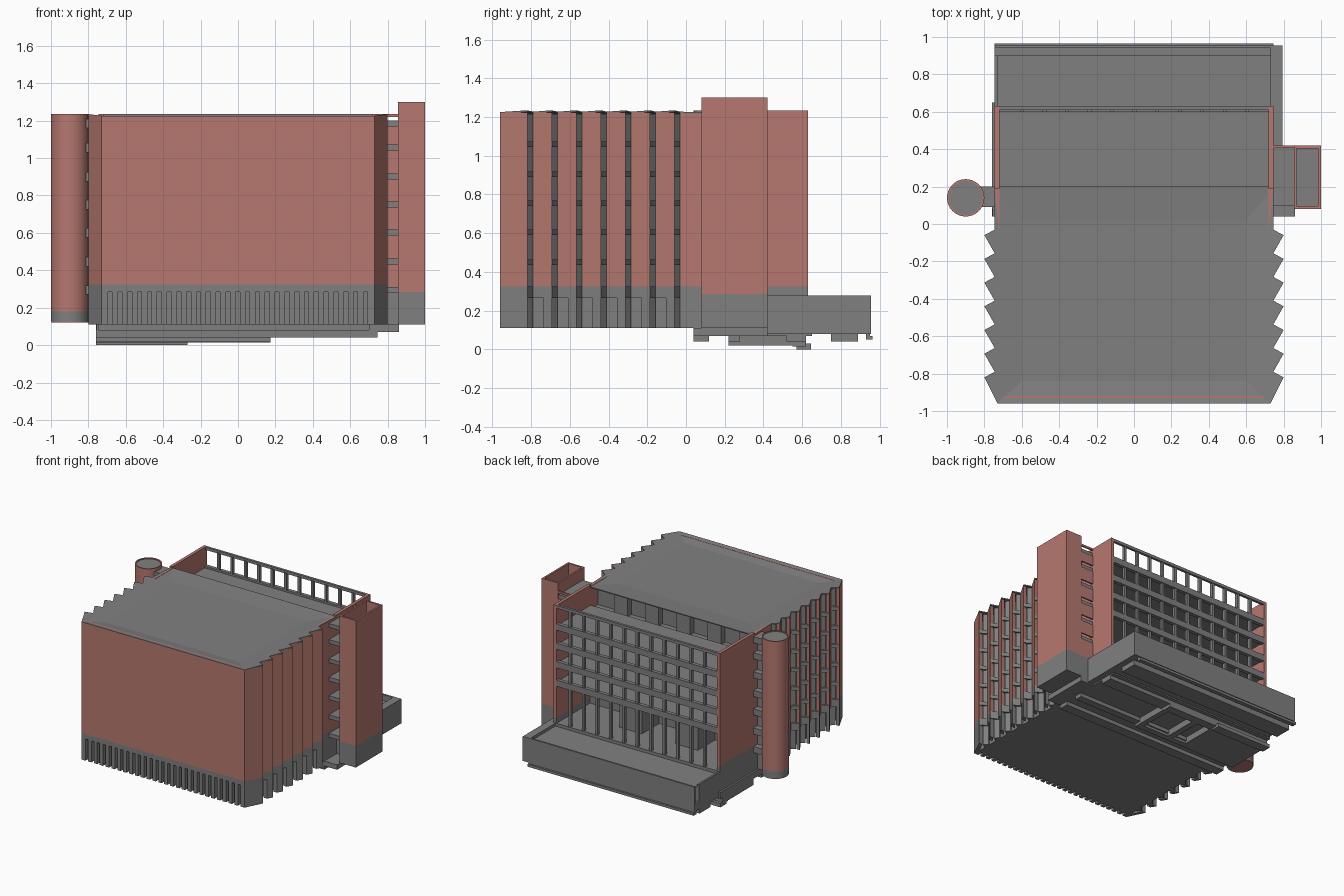
import bpy, bmesh, math

if "Cube" in bpy.data.objects:
    bpy.data.objects.remove(bpy.data.objects["Cube"])


def material(name, rgb):
    m = bpy.data.materials.new(name)
    m.diffuse_color = (*rgb, 1)
    m.use_nodes = True
    m.node_tree.nodes["Principled BSDF"].inputs["Base Color"].default_value = m.diffuse_color
    return m


RED = material("brick red", (0.47, 0.19, 0.16))
GREY = material("concrete grey", (0.216, 0.216, 0.216))


def finish(name, bm, mat):
    bmesh.ops.recalc_face_normals(bm, faces=bm.faces)
    me = bpy.data.meshes.new(name)
    bm.to_mesh(me)
    bm.free()
    me.materials.append(mat)
    ob = bpy.data.objects.new(name, me)
    bpy.context.collection.objects.link(ob)
    return ob


def add_prism(bm, pts, z0, z1):
    lo = [bm.verts.new((x, y, z0)) for x, y in pts]
    hi = [bm.verts.new((x, y, z1)) for x, y in pts]
    bm.faces.new(lo[::-1])
    bm.faces.new(hi)
    n = len(pts)
    for i in range(n):
        j = (i + 1) % n
        bm.faces.new((lo[i], lo[j], hi[j], hi[i]))


def prisms(name, mat, items):
    """items: (outline points, z0, z1)"""
    bm = bmesh.new()
    for pts, z0, z1 in items:
        add_prism(bm, pts, z0, z1)
    return finish(name, bm, mat)


def rect(x0, x1, y0, y1):
    return [(x0, y0), (x1, y0), (x1, y1), (x0, y1)]


def boxes(name, mat, items):
    """items: (x0, x1, y0, y1, z0, z1)"""
    return prisms(name, mat, [(rect(*b[:4]), b[4], b[5]) for b in items])


def circle(cx, cy, r, n=32):
    return [(cx + r * math.cos(2 * math.pi * i / n), cy + r * math.sin(2 * math.pi * i / n)) for i in range(n)]


FLOORS = [0.45, 0.605, 0.755, 0.905, 1.06]
TEETH = 7
PITCH = 0.1267
tips = [(0.80, -0.82 + PITCH * i) for i in range(TEETH)]
notches = [(0.745, y + 0.03) for _, y in tips]
starts = [(0.73, -0.96)] + notches[:-1]

# hall core
boxes("hall_core", GREY, [(-0.725, 0.725, -0.92, 0.10, 0.11, 1.195),
                          (-0.725, 0.725, 0.10, 0.20, 0.11, 1.04)])

# front wall, base band and base fins
boxes("front_wall", RED, [(-0.73, 0.73, -0.96, -0.92, 0.325, 1.222)])
boxes("front_base_band", GREY, [(-0.73, 0.73, -0.96, -0.92, 0.285, 0.325)])
boxes("front_base_fins", GREY, [(-0.725 + 0.0525 * i, -0.695 + 0.0525 * i, -0.96, -0.91, 0.11, 0.285)
                                for i in range(28)])

# saw-tooth side walls with window slots
upper, lower, slots = [], [], []
for s in (-1, 1):
    for i in range(TEETH):
        (ax, ay), (bx, by), (nx, ny) = starts[i], tips[i], notches[i]

        def plate(t):
            px, py = ax + (bx - ax) * t, ay + (by - ay) * t
            return [(s * px, py), (s * bx, by), (s * (bx - 0.03), by), (s * (px - 0.03), py)]
        upper.append((plate(0), 0.325, 1.224))
        lower.append((plate(0), 0.265, 0.325))
        lower.append((plate(0 if i == 0 else 0.55), 0.11, 0.265))
        # recessed strip, floor blocks and solid base in each slot
        strip = [(s * 0.72, by - 0.03), (s * 0.765, by), (s * 0.735, ny), (s * 0.72, ny)]
        block = [(s * 0.72, by - 0.02), (s * bx, by), (s * nx, ny), (s * 0.72, ny)]
        slots.append((strip, 0.11, 1.215))
        slots += [(block, z - 0.015, z + 0.015) for z in FLOORS]
        slots.append((block, 0.265, 0.325))
prisms("sawtooth_walls", RED, upper)
prisms("sawtooth_base", GREY, lower)
prisms("slot_windows", GREY, slots)

# shallow roof with a sunken middle
bm = bmesh.new()
inner = {}
for s in (-1, 1):
    for y in (-0.84, 0.02):
        inner[s, y] = bm.verts.new((s * 0.6, y, 1.21))
edge = {}
for s in (-1, 1):
    ring = [(0.73, -0.96, 1.226)]
    for t, n in zip(tips, notches):
        ring += [(*t, 1.235), (*n, 1.228)]
    ring.append((0.745, 0.2, 1.222))
    edge[s] = [bm.verts.new((s * x, y, z)) for x, y, z in ring]
    bm.faces.new(edge[s] + [inner[s, 0.02], inner[s, -0.84]])
bm.faces.new((edge[-1][0], edge[1][0], inner[1, -0.84], inner[-1, -0.84]))
bm.faces.new((edge[-1][-1], edge[1][-1], inner[1, 0.02], inner[-1, 0.02]))
bm.faces.new((inner[-1, -0.84], inner[1, -0.84], inner[1, 0.02], inner[-1, 0.02]))
bmesh.ops.recalc_face_normals(bm, faces=bm.faces)
if sum(f.normal.z for f in bm.faces) < 0:
    bmesh.ops.reverse_faces(bm, faces=bm.faces)
low = bmesh.ops.extrude_face_region(bm, geom=list(bm.faces))["geom"]
for v in low:
    if isinstance(v, bmesh.types.BMVert):
        v.co.z -= 0.008
finish("hall_roof", bm, GREY)

# piers under the roof's rear overhang
boxes("roof_piers", GREY, [(x, x + 0.12, 0.08, 0.15, 1.04, 1.2) for x in (-0.7, -0.42, -0.14, 0.14, 0.42)])

# side walls of the rear wing
wing, wing_base = [], []
for x0, x1 in ((-0.745, -0.72), (0.72, 0.745)):
    wing += [(x0, x1, -0.03, 0.19, 0.325, 1.222), (x0, x1, 0.19, 0.63, 0.325, 1.235)]
    wing_base.append((x0, x1, -0.03, 0.63, 0.11, 0.325))
boxes("wing_side_walls", RED, wing)
boxes("wing_side_base", GREY, wing_base)

# rear wing floors, rails and columns
boxes("wing_floors", GREY, [(-0.72, 0.72, 0.19, 0.61, z - 0.015, z + 0.01) for z in FLOORS[1:]]
      + [(-0.72, 0.72, 0.19, 0.63, 0.11, 0.28)])
boxes("wing_rails", GREY, [(-0.72, 0.72, 0.60, 0.63, z - 0.025, z + 0.025) for z in FLOORS[1:]]
      + [(-0.72, 0.72, 0.61, 0.63, 1.212, 1.235)])
boxes("wing_columns", GREY, [(-0.73 + 0.1205 * i, -0.71 + 0.1205 * i, 0.60, 0.625, 0.28, 1.22)
                             for i in range(1, 12)])
boxes("lobby_blocks", GREY, [(-0.4, -0.2, 0.19, 0.42, 0.28, 0.6), (0.1, 0.3, 0.19, 0.42, 0.28, 0.6)])

# round stair tower and its link
prisms("round_tower", RED, [(circle(-0.9, 0.14, 0.1), 0.18, 1.225)])
prisms("round_tower_base", GREY, [(circle(-0.9, 0.14, 0.1), 0.125, 0.18)])
prisms("round_tower_underside", RED, [(circle(-0.9, 0.14, 0.098), 0.12, 0.125)])
prisms("round_tower_cap", GREY, [(circle(-0.9, 0.14, 0.09), 1.22, 1.228)])
bm = bmesh.new()
outer_c, inner_c = circle(-0.9, 0.14, 0.1), circle(-0.9, 0.14, 0.09)
for i in range(32):
    j = (i + 1) % 32
    add_prism(bm, [outer_c[i], outer_c[j], inner_c[j], inner_c[i]], 1.225, 1.235)
finish("round_tower_rim", bm, RED)
for name in ("round_tower", "round_tower_base"):
    ob = bpy.data.objects[name]
    for p in ob.data.polygons:
        p.use_smooth = abs(p.normal.z) < 0.5
boxes("round_tower_link", GREY, [(-0.83, -0.74, 0.09, 0.2, z - 0.03, z + 0.02) for z in [0.3] + FLOORS + [1.19]]
      + [(-0.83, -0.74, 0.13, 0.15, 0.12, 1.2), (-0.757, -0.745, 0.04, 0.65, 0.08, 0.12)])

# square stair tower, open at the top
boxes("square_tower", RED, [(0.855, 0.868, 0.08, 0.42, 0.285, 1.3), (0.985, 1.0, 0.08, 0.42, 0.285, 1.3),
                            (0.868, 0.985, 0.08, 0.095, 0.285, 1.3), (0.868, 0.985, 0.405, 0.42, 0.285, 1.3)])
boxes("square_tower_floor", GREY, [(0.866, 0.987, 0.093, 0.407, 0.285, 1.18)])
boxes("square_tower_base", GREY, [(0.855, 1.0, 0.08, 0.42, 0.11, 0.285), (0.745, 0.855, 0.2, 0.42, 0.11, 0.285)])

# landings and slotted back wall between tower and wing
levels = [0.30, 0.45, 0.605, 0.755, 0.905, 1.06, 1.19]
boxes("stair_landings", GREY, [(0.745, 0.855, 0.10, 0.41, z - 0.02, z + 0.012) for z in levels])
boxes("stair_back_wall", RED, [(0.745, 0.857, 0.407, 0.42, a + 0.03, b - 0.02)
                               for a, b in zip([0.255] + levels[1:], levels[1:] + [1.255])])
boxes("stair_divider", RED, [(0.745, 0.855, 0.27, 0.285, 0.285, 1.19)])

# rear podium with a gutter and a free-standing parapet
boxes("podium", GREY, [(-0.745, 0.745, 0.62, 0.90, 0.08, 0.255), (0.73, 0.795, 0.42, 0.95, 0.08, 0.278),
                       (-0.745, -0.73, 0.62, 0.90, 0.08, 0.278), (-0.745, 0.745, 0.90, 0.95, 0.08, 0.14)])
boxes("podium_parapet", GREY, [(-0.745, 0.795, 0.94, 0.955, 0.08, 0.278)])
boxes("podium_ledge", GREY, [(-0.745, 0.745, 0.93, 0.965, 0.05, 0.07), (-0.745, 0.745, 0.93, 0.95, 0.06, 0.09)])

# stepped foundations underneath
boxes("foundations", GREY, [(-0.76, 0.745, 0.08, 0.65, 0.07, 0.12), (0.70, 0.86, 0.04, 0.42, 0.07, 0.11),
                            (-0.76, 0.745, 0.04, 0.12, 0.04, 0.08), (-0.745, 0.745, 0.75, 0.89, 0.04, 0.08),
                            (-0.76, 0.745, 0.22, 0.28, 0.04, 0.07), (-0.76, 0.745, 0.52, 0.62, 0.04, 0.07),
                            (-0.76, 0.175, 0.22, 0.27, 0.02, 0.05), (-0.76, 0.175, 0.55, 0.62, 0.015, 0.05),
                            (-0.76, -0.27, 0.57, 0.645, 0.0, 0.03), (-0.15, -0.1, 0.27, 0.55, 0.02, 0.07),
                            (0.13, 0.175, 0.27, 0.55, 0.02, 0.07), (-0.76, -0.27, 0.27, 0.57, 0.02, 0.07)])
